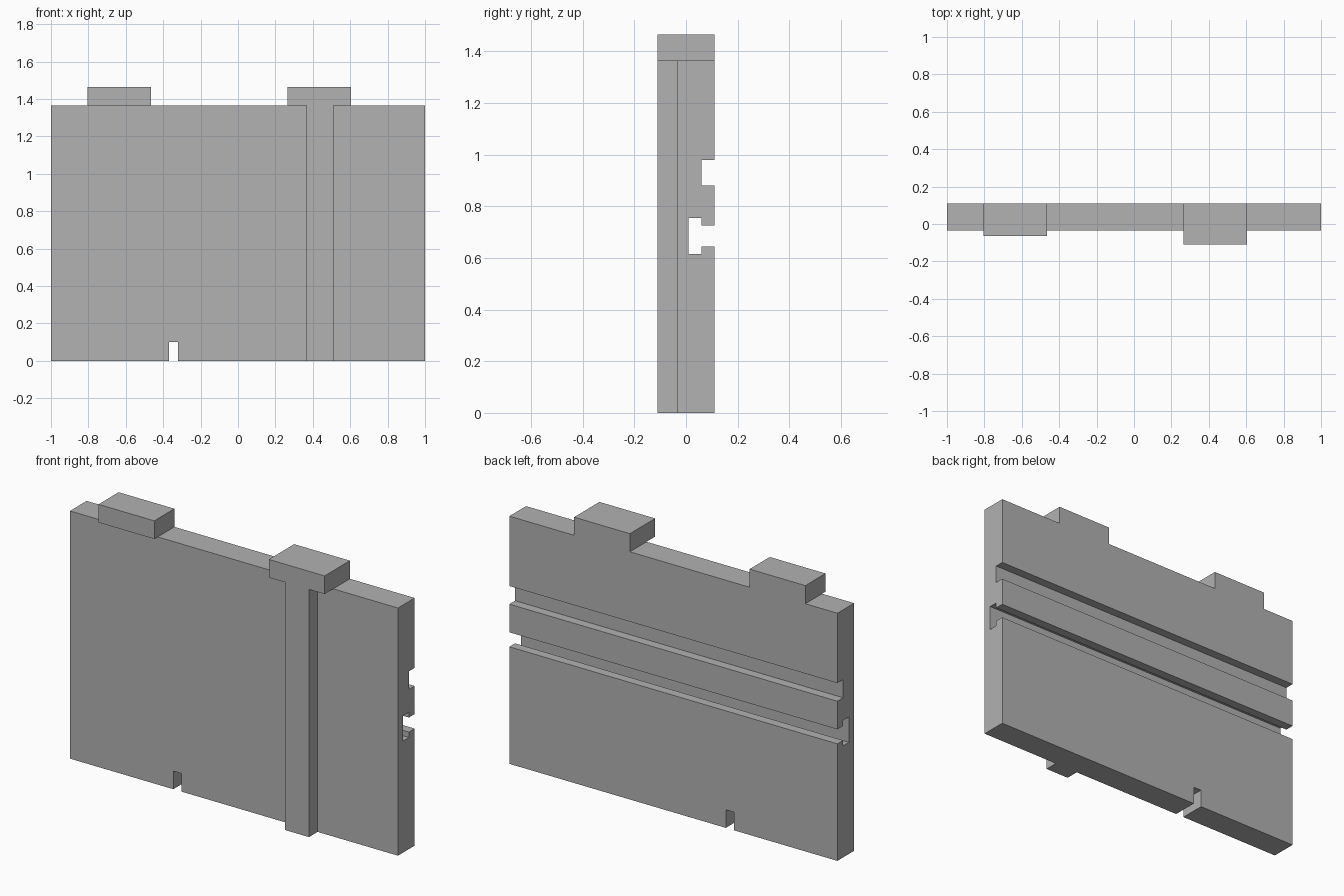
import bpy
import bmesh
from mathutils import Vector

if "Cube" in bpy.data.objects:
    bpy.data.objects.remove(bpy.data.objects["Cube"])

GREY = (0.445, 0.445, 0.445, 1)
grey = bpy.data.materials.new("plain grey")
grey.use_nodes = True
grey.diffuse_color = GREY
grey.node_tree.nodes["Principled BSDF"].inputs["Base Color"].default_value = GREY

FRONT, BACK, TOP = -0.035, 0.11, 1.365


def prism(name, outline, push):
    """Extrude a closed outline of 3D points along the push vector."""
    bm = bmesh.new()
    face = bm.faces.new([bm.verts.new(p) for p in outline])
    out = bmesh.ops.extrude_face_region(bm, geom=[face])["geom"]
    moved = [v for v in out if isinstance(v, bmesh.types.BMVert)]
    bmesh.ops.translate(bm, verts=moved, vec=Vector(push))
    bmesh.ops.recalc_face_normals(bm, faces=bm.faces)
    mesh = bpy.data.meshes.new(name)
    bm.to_mesh(mesh)
    bm.free()
    mesh.materials.append(grey)
    obj = bpy.data.objects.new(name, mesh)
    bpy.context.collection.objects.link(obj)
    return obj


def block(name, x0, x1, y0, y1, z0, z1):
    outline = [(x0, y0, z0), (x1, y0, z0), (x1, y1, z0), (x0, y1, z0)]
    return prism(name, outline, (0, 0, z1 - z0))


def combine(target, part, operation):
    """Add or cut a part, then remove the helper."""
    mod = target.modifiers.new(part.name, "BOOLEAN")
    mod.operation, mod.solver, mod.object = operation, "EXACT", part
    graph = bpy.context.evaluated_depsgraph_get()
    mesh = bpy.data.meshes.new_from_object(target.evaluated_get(graph))
    target.modifiers.clear()
    target.data = mesh
    bpy.data.objects.remove(part)


# Panel side profile with a square groove and a T-shaped groove in the back
neck, deep = 0.06, 0.01
side = [(FRONT, 0), (BACK, 0),
        (BACK, 0.645), (neck, 0.645), (neck, 0.615), (deep, 0.615),
        (deep, 0.755), (neck, 0.755), (neck, 0.725), (BACK, 0.725),
        (BACK, 0.88), (neck, 0.88), (neck, 0.98), (BACK, 0.98),
        (BACK, TOP), (FRONT, TOP)]
panel = prism("wall_panel", [(-1, y, z) for y, z in side], (2, 0, 0))

# Top tabs and the front rib, merged into the panel as one solid
TAB_TOP = TOP + 0.1
combine(panel, block("right_tab", -0.805, -0.465, -0.065, BACK, TOP, TAB_TOP), "UNION")
combine(panel, block("left_tab", 0.265, 0.605, -0.11, BACK, TOP, TAB_TOP), "UNION")
combine(panel, block("front_rib", 0.365, 0.51, -0.11, FRONT, 0, TOP), "UNION")

# Notch through the bottom edge
combine(panel, block("bottom_notch", -0.37, -0.32, -0.2, 0.2, -0.1, 0.1), "DIFFERENCE")

# Clean up seams on flat faces
bm = bmesh.new()
bm.from_mesh(panel.data)
bmesh.ops.remove_doubles(bm, verts=bm.verts, dist=0.0001)
bmesh.ops.dissolve_limit(bm, angle_limit=0.01, verts=bm.verts, edges=bm.edges)
bm.to_mesh(panel.data)
bm.free()
